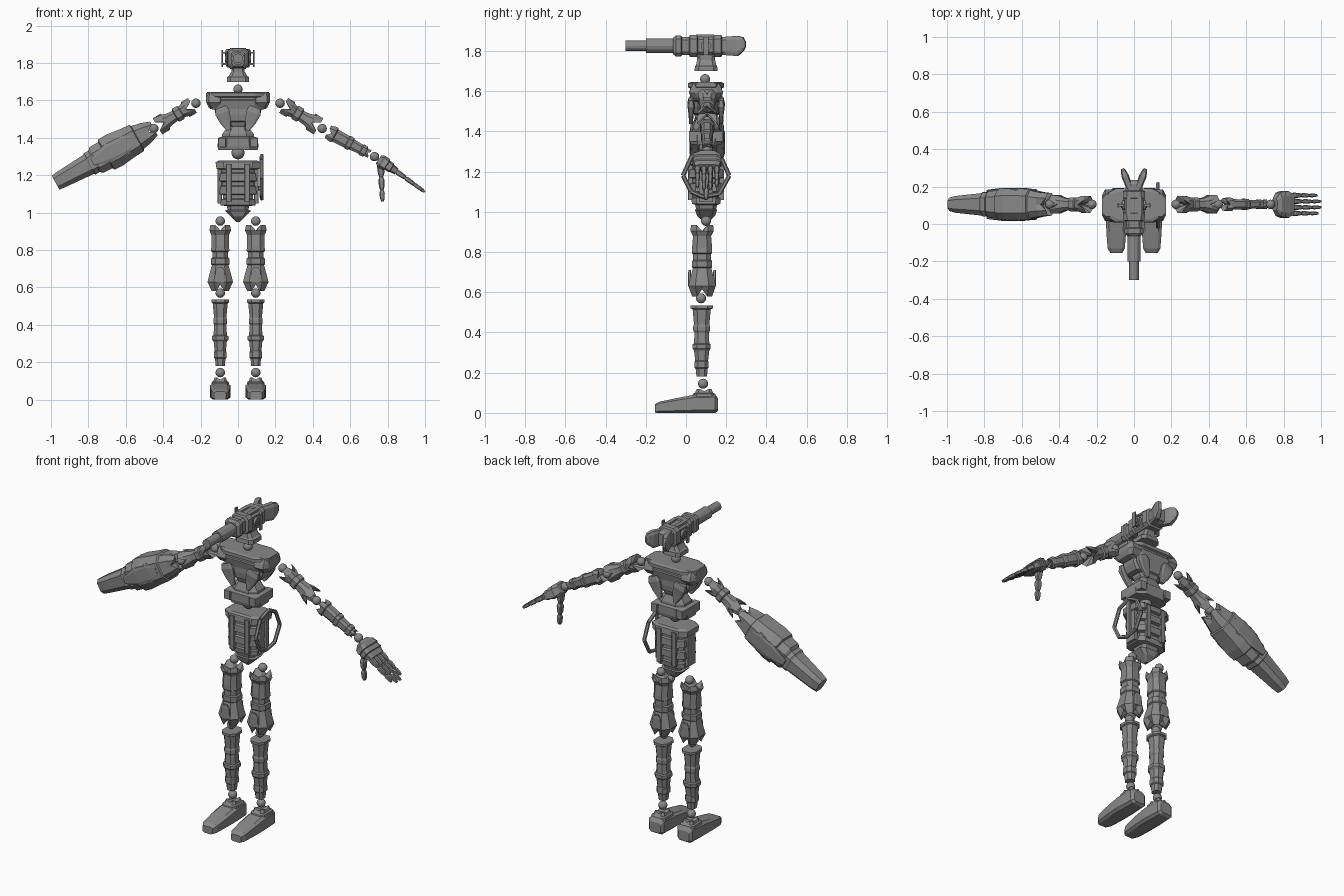
import bpy, bmesh, math
from mathutils import Vector

steel = bpy.data.materials.new("steel grey")
steel.diffuse_color = (0.25, 0.25, 0.25, 1)
Y, Z = Vector((0, 1, 0)), Vector((0, 0, 1))
BODY_Y = 0.1


def finish(name, bm):
    bmesh.ops.recalc_face_normals(bm, faces=bm.faces[:])
    me = bpy.data.meshes.new(name)
    bm.to_mesh(me)
    bm.free()
    me.materials.append(steel)
    ob = bpy.data.objects.new(name, me)
    bpy.context.collection.objects.link(ob)
    return ob


def loft(name, origin, axis, sections, v=Y, notch=(0, 0), cut=0.35, ridge=1.0):
    """Chamfered box rings (s, half u, half v, v offset) along an axis;
    notch sinks the middle of each end between four corner prongs."""
    o, a = Vector(origin), Vector(axis).normalized()
    u = v.cross(a).normalized()
    bm = bmesh.new()
    rings, last = [], len(sections) - 1
    k = 1 - cut
    outline = [(ridge, 0), (1, k), (k, 1), (0, ridge), (-k, 1), (-1, k),
               (-ridge, 0), (-1, -k), (-k, -1), (0, -ridge), (k, -1), (1, -k)]
    for i, sec in enumerate(sections):
        s, hu, hv = sec[:3]
        off = sec[3] if len(sec) > 3 else 0
        sink = notch[0] if i == 0 else -notch[1] if i == last else 0
        rings.append([bm.verts.new(o + a * (s + (sink if j % 3 == 0 else 0))
                                   + u * (p * hu) + v * (q * hv + off))
                      for j, (p, q) in enumerate(outline)])
        if i in (0, last):
            centre = bm.verts.new(o + a * (s + sink * 1.2) + v * off)
            for j in range(12):
                bm.faces.new((rings[-1][j], rings[-1][(j + 1) % 12], centre))
    for r0, r1 in zip(rings, rings[1:]):
        for j in range(12):
            n = (j + 1) % 12
            bm.faces.new((r0[j], r0[n], r1[n], r1[j]))
    return finish(name, bm)


def box(name, loc, half):
    x, y, z = loc
    return loft(name, (x, y, z - half[2]), Z,
                [(0, half[0], half[1]), (2 * half[2], half[0], half[1])], cut=0.15)


def ball(name, loc, r=0.025):
    bm = bmesh.new()
    bmesh.ops.create_uvsphere(bm, u_segments=20, v_segments=12, radius=r)
    bmesh.ops.translate(bm, verts=bm.verts[:], vec=loc)
    for f in bm.faces:
        f.smooth = True
    return finish(name, bm)


def rod(name, p0, p1, r, sides=16):
    p0, p1 = Vector(p0), Vector(p1)
    bm = bmesh.new()
    bmesh.ops.create_cone(bm, cap_ends=True, segments=sides, radius1=r, radius2=r,
                          depth=(p1 - p0).length)
    rot = (p1 - p0).to_track_quat('Z', 'Y').to_matrix().to_4x4()
    bmesh.ops.transform(bm, matrix=rot, verts=bm.verts[:])
    bmesh.ops.translate(bm, verts=bm.verts[:], vec=(p0 + p1) / 2)
    return finish(name, bm)


# Head: long barrel, stepped housing, rear fins, side lenses and brackets
HZ = 1.825
rod("barrel_tip", (0, -0.30, HZ), (0, -0.18, HZ), 0.026)
rod("barrel_sleeve", (0, -0.20, HZ), (0, -0.04, HZ), 0.036, 12)
loft("head_housing", (0, -0.065, HZ), Y,
     [(0, .035, .04), (.015, .05, .052), (.04, .05, .052), (.045, .04, .045), (.08, .04, .045),
      (.085, .055, .055), (.12, .06, .055), (.125, .05, .048), (.20, .05, .048), (.205, .06, .055),
      (.24, .058, .055), (.245, .045, .045), (.28, .045, .045), (.30, .03, .035)], v=Z)
for s in (-1, 1):
    loft("rear_fin", (s * .022, .19, HZ), (s * .38, 1, 0),
         [(0, .018, .045), (.07, .02, .05), (.10, .014, .035, .008), (.113, .008, .015, .008)], v=Z)
    rod("side_lens", (s * .04, .10, HZ), (s * .065, .10, HZ), .026, 12)
    rod("side_lens_rim", (s * .04, .10, HZ), (s * .07, .10, HZ), .015, 12)
    box("ear_bracket", (s * .083, .10, 1.825), (.004, .012, .045))
    for dz in (-.03, .03):
        box("ear_strut", (s * .07, .10, HZ + dz), (.014, .006, .005))
    for dz in (-.05, .05):
        box("housing_rail", (s * .03, .095, HZ + dz), (.012, .045, .006))
loft("neck_base", (0, BODY_Y, 1.70), Z,
     [(0, .06, .058), (.025, .06, .055), (.03, .05, .05), (.055, .035, .045), (.075, .035, .045)])

# Torso
ball("neck_ball", (0, .095, 1.66))
loft("chest", (0, BODY_Y, 1.335), Z,
     [(0, .105, .075), (.02, .11, .08), (.065, .105, .08), (.072, .085, .065), (.085, .085, .065),
      (.125, .055, .05), (.135, .065, .055), (.15, .07, .06), (.155, .10, .07), (.19, .12, .075),
      (.215, .125, .075), (.22, .15, .075), (.265, .165, .085), (.27, .155, .08), (.28, .155, .08),
      (.285, .172, .09), (.305, .172, .09), (.31, .15, .075)], cut=.45)
for s in (-1, 1):
    loft("shoulder_plate", (s * .125, BODY_Y, 1.56), Z,
         [(0, .03, .06), (.03, .045, .085), (.06, .045, .075), (.085, .04, .06)])
    for y in (.025, .175):
        loft("rib_plate", (s * .05, y, 1.44), (s * .35, 0, 1),
             [(0, .01, .01), (.05, .03, .012), (.10, .04, .018), (.13, .03, .012)])
    box("waist_block", (s * .085, BODY_Y, 1.375), (.022, .085, .025))
ball("waist_ball", (0, .1, 1.32), .035)
loft("pelvis", (0, BODY_Y, .95), Z,
     [(0, .008, .012), (.03, .04, .045), (.06, .07, .055), (.065, .055, .05), (.085, .06, .055),
      (.09, .095, .07), (.12, .09, .075), (.125, .08, .065), (.145, .08, .065), (.15, .10, .08),
      (.19, .095, .08), (.195, .085, .068), (.215, .085, .068), (.22, .10, .085), (.26, .095, .082),
      (.265, .085, .07), (.28, .09, .07), (.285, .115, .085), (.32, .12, .08), (.33, .10, .07)])
for s in (-1, 1):
    box("pelvis_side_rail", (s * .098, BODY_Y, 1.15), (.012, .035, .10))
    for y in (.022, .178):
        box("pelvis_strap", (s * .05, y, 1.16), (.014, .012, .10))

# Hip guard: hexagonal frame on one side
guard = [(-.015, 1.18), (.025, 1.10), (.085, 1.075), (.165, 1.09), (.215, 1.18),
         (.175, 1.27), (.11, 1.305), (.03, 1.28)]
for p, q in zip(guard, guard[1:] + guard[:1]):
    rod("hip_guard_bar", (.128, *p), (.128, *q), .011, 6)
for z in (1.13, 1.25):
    rod("hip_guard_mount", (.09, .10, z), (.125, .10, z), .012, 6)
box("hip_guard_post", (.122, .10, 1.19), (.008, .012, .11))

# Legs
for s in (-1, 1):
    x = s * .095
    ball("hip_ball", (x, .10, .955))
    loft("thigh", (x, .08, .58), Z,
         [(0, .045, .05), (.05, .068, .068), (.09, .058, .058), (.14, .044, .046), (.145, .05, .05),
          (.175, .05, .05), (.18, .042, .045), (.21, .042, .045), (.215, .05, .05), (.24, .046, .05),
          (.30, .046, .045), (.325, .058, .058), (.355, .052, .055)], notch=(.035, .035), cut=.5)
    for y in (.018, .142):
        loft("thigh_plate", (x, y, .63), Z, [(0, .03, .008), (.06, .025, .008), (.08, .01, .006)])
    ball("knee_ball", (x, .075, .57))
    loft("shin", (x, .078, .18), Z,
         [(0, .024, .026), (.04, .028, .03), (.045, .034, .035), (.075, .034, .035), (.08, .03, .032),
          (.13, .035, .038), (.14, .043, .045), (.16, .043, .045), (.165, .036, .038), (.22, .032, .036),
          (.23, .037, .042), (.25, .037, .042), (.26, .033, .038), (.335, .04, .045), (.34, .047, .056),
          (.355, .047, .056)], cut=.5)
    ball("ankle_ball", (x, .085, .145))
    # foot runs heel to toe, resting on the ground
    loft("foot", (x, .16, 0), -Y,
         [(0, .036, .03, .04), (.015, .05, .046, .046), (.12, .055, .045, .045), (.20, .053, .0375, .0375),
          (.29, .046, .028, .028), (.315, .032, .021, .022)], v=Z, cut=.3)
    loft("ankle_collar", (x, .09, .07), Z,
         [(0, .05, .065), (.025, .045, .055), (.03, .036, .045), (.05, .03, .036)], notch=(0, .012))

# Shoulders and upper arms
for s in (-1, 1):
    ball("shoulder_ball", (s * .225, .105, 1.585))
    loft("upper_arm", (s * .225, .105, 1.585), (s * .225, 0, -.135),
         [(.022, .046, .046), (.06, .042, .042), (.09, .032, .034), (.095, .04, .038), (.125, .04, .038),
          (.13, .03, .03), (.165, .034, .034), (.20, .044, .046), (.24, .05, .05)],
         notch=(.045, .05), cut=.5)
    ball("elbow_ball", (s * .45, .105, 1.45))

# Arm cannon
loft("arm_cannon", (-.45, .105, 1.45), (-.876, 0, -.482),
     [(.0, .042, .06), (.05, .06, .065), (.10, .07, .075), (.105, .08, .082), (.17, .085, .085),
      (.24, .094, .085), (.29, .092, .08), (.295, .08, .075), (.35, .078, .07), (.365, .064, .062),
      (.39, .065, .065), (.40, .058, .06), (.56, .047, .045), (.60, .043, .036)],
     notch=(.035, 0), cut=.45)
for y in (.033, .177):
    loft("cannon_side_plate", (-.56, y, 1.39), (-.876, 0, -.482),
         [(0, .03, .012), (.05, .055, .016), (.15, .05, .016), (.25, .02, .006)])

# Forearm and hand
F = Vector((.28, 0, -.15))
loft("forearm", (.45, .105, 1.45), F,
     [(.035, .036, .032), (.06, .043, .036), (.075, .043, .034), (.08, .036, .028), (.15, .034, .026),
      (.155, .038, .03), (.175, .036, .028), (.18, .03, .024), (.235, .027, .022), (.24, .032, .026),
      (.262, .03, .024), (.267, .022, .02), (.288, .022, .026)], notch=(.02, .012), cut=.45)
ball("wrist_ball", (.73, .105, 1.30))
H = Vector((.83, 0, -.56))
loft("palm", (.745, .105, 1.29), H,
     [(.008, .026, .03), (.03, .036, .062), (.06, .034, .072), (.064, .028, .066), (.09, .027, .072),
      (.094, .022, .066), (.125, .018, .058)])


def digit(name, start, axis, lengths, r):
    """Chain of tapering finger segments with a knuckle between each."""
    p, a = Vector(start), Vector(axis).normalized()
    for n in lengths:
        loft(name, p, a, [(0, r * .6, r * .6), (n * .25, r, r), (n * .75, r * .85, r * .8), (n, r * .5, r * .5)])
        p, r = p + a * n, r * .85


for i, n in enumerate((.047, .052, .052, .045)):
    digit("finger", (.845, .057 + .032 * i, 1.222), (.83, 0, -.60), (n * 1.3, n * 1.25, n * 1.1), .0145)
digit("thumb", (.762, .10, 1.27), (.05, 0, -1), (.08, .07, .06), .02)
